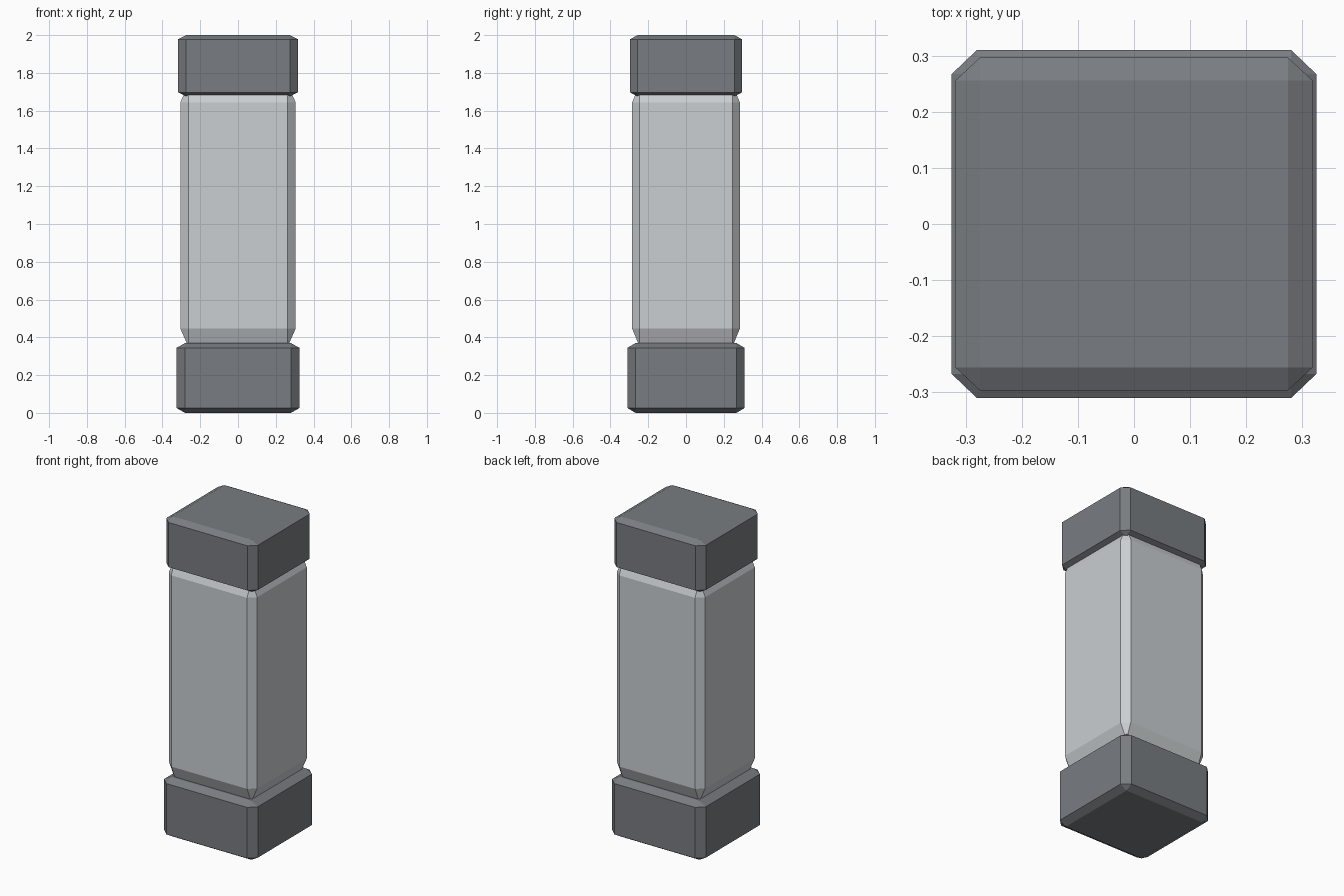
import bpy
import bmesh

default = bpy.data.objects.get("Cube")
if default:
    bpy.data.objects.remove(default, do_unlink=True)


def make_material(name, rgb):
    mat = bpy.data.materials.new(name)
    mat.use_nodes = True
    color = (*rgb, 1.0)
    mat.diffuse_color = color
    mat.node_tree.nodes["Principled BSDF"].inputs["Base Color"].default_value = color
    return mat


def chamfered_block(name, half_x, half_y, bottom, top, mat):
    """A cube with chamfered edges, stretched so the chamfer follows its proportions."""
    bm = bmesh.new()
    bmesh.ops.create_cube(bm, size=2)
    bmesh.ops.bevel(bm, geom=bm.edges[:], offset=0.138, offset_type='OFFSET',
                    segments=1, affect='EDGES', clamp_overlap=True)
    bmesh.ops.scale(bm, vec=(half_x, half_y, (top - bottom) / 2), verts=bm.verts)
    bmesh.ops.translate(bm, vec=(0, 0, (top + bottom) / 2), verts=bm.verts)
    bmesh.ops.recalc_face_normals(bm, faces=bm.faces)
    mesh = bpy.data.meshes.new(name)
    bm.to_mesh(mesh)
    bm.free()
    mesh.materials.append(mat)
    obj = bpy.data.objects.new(name, mesh)
    bpy.context.collection.objects.link(obj)
    return obj


dark_grey = make_material("dark grey", (0.19, 0.203, 0.218))
light_grey = make_material("light grey", (0.59, 0.62, 0.64))

# Base, column and cap
chamfered_block("base", 0.325, 0.31, 0.0, 0.37, dark_grey)
chamfered_block("column", 0.305, 0.285, 0.35, 1.74, light_grey)
chamfered_block("cap", 0.318, 0.297, 1.675, 2.0, dark_grey)
